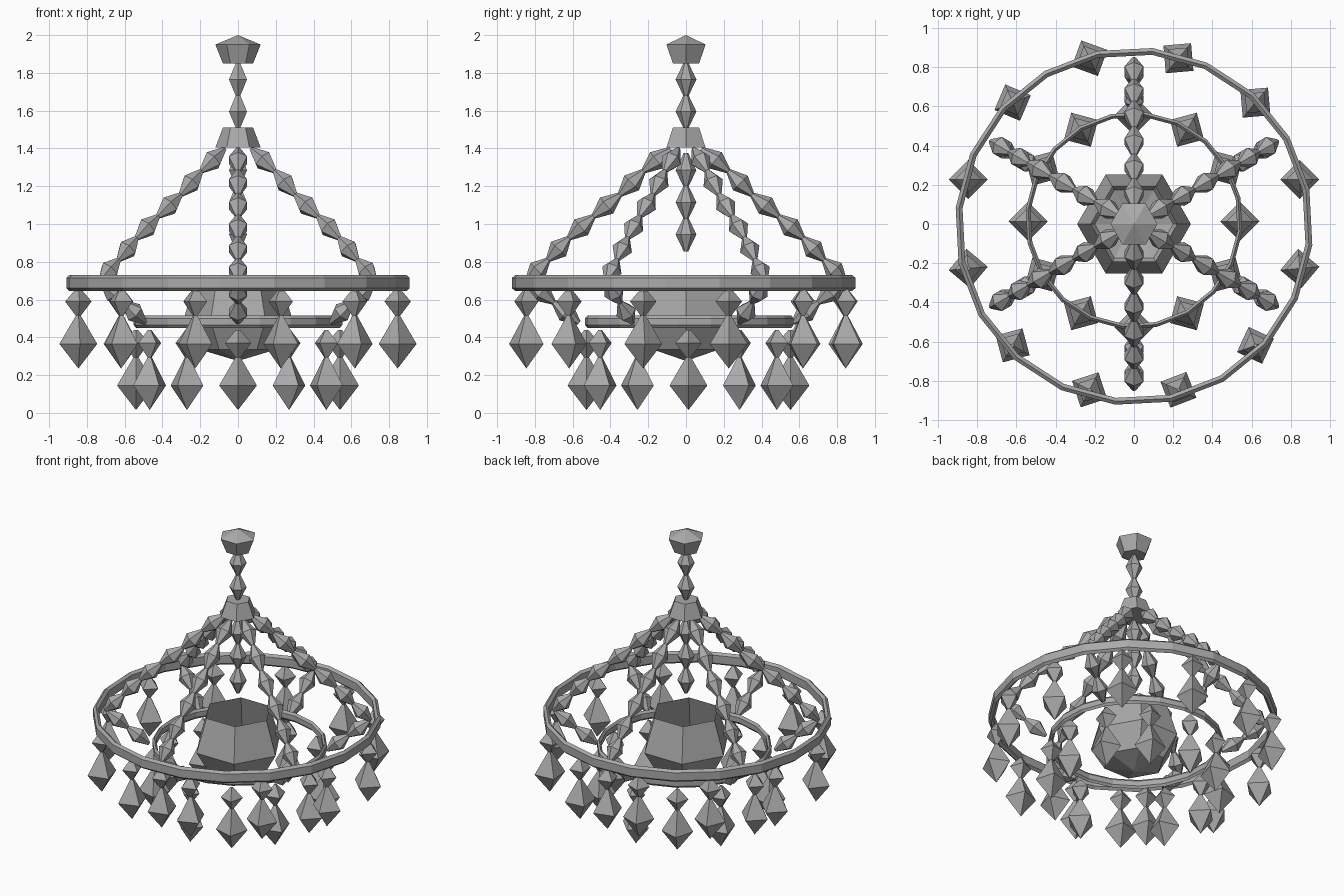
import bpy
from math import cos, sin, radians, pi
from mathutils import Matrix, Vector

if "Cube" in bpy.data.objects:
    bpy.data.objects.remove(bpy.data.objects["Cube"])

grey = bpy.data.materials.new("plain grey")
grey.use_nodes = True
grey.diffuse_color = (0.4, 0.4, 0.4, 1)
grey.node_tree.nodes["Principled BSDF"].inputs["Base Color"].default_value = (0.4, 0.4, 0.4, 1)


def build(name, verts, faces, matrix=Matrix()):
    mesh = bpy.data.meshes.new(name)
    mesh.from_pydata(verts, [], faces)
    mesh.transform(matrix)
    mesh.materials.append(grey)
    obj = bpy.data.objects.new(name, mesh)
    bpy.context.collection.objects.link(obj)
    return obj


def lathe(name, profile, sides, spin=0.0, matrix=Matrix(), loop=False, caps=(True, True)):
    """Turn (radius, z) points, listed bottom to top, into a flat-sided solid."""
    verts, faces, rows = [], [], []
    for r, z in profile:
        count = sides if r > 0 else 1
        start = len(verts)
        rows.append([start + i % count for i in range(sides)])
        for i in range(count):
            a = spin + 2 * pi * i / sides
            verts.append((r * cos(a), r * sin(a), z))
    pairs = list(zip(rows, rows[1:])) + ([(rows[-1], rows[0])] if loop else [])
    for low, high in pairs:
        for i in range(sides):
            j = (i + 1) % sides
            quad = dict.fromkeys((low[i], low[j], high[j], high[i]))
            faces.append(tuple(quad))
    if not loop:
        if caps[0] and profile[0][0] > 0:
            faces.append(tuple(reversed(rows[0])))
        if caps[1] and profile[-1][0] > 0:
            faces.append(tuple(rows[-1]))
    return build(name, verts, faces, matrix)


def bead(name, start, end, radius=0.055):
    """Faceted bead stretched between two points."""
    start, end = Vector(start), Vector(end)
    axis = end - start
    length = axis.length
    turn = axis.to_track_quat('Z', 'Y').to_matrix().to_4x4()
    profile = [(0.012, -0.005), (radius, length / 2), (0.012, length + 0.005)]
    lathe(name, profile, 6, pi / 6, Matrix.Translation(start) @ turn)


def chain(name, points, angle=0.0):
    """Beads strung along (radius, z) points at one angle round the axis."""
    path = [(r * cos(angle), r * sin(angle), z) for r, z in points]
    for a, b in zip(path, path[1:]):
        bead(name, a, b)


def band(name, radius, bottom, top, thickness, y):
    """Ring with chamfered edges."""
    inner, mid, c = radius - thickness, radius - thickness / 2, 0.015
    profile = [(mid, bottom), (radius, bottom + c), (radius, top - c),
               (mid, top), (inner, top - c), (inner, bottom + c)]
    lathe(name, profile, 20, radians(12), Matrix.Translation((0, y, 0)), loop=True)


def pendant(name, x, y, top, spin):
    """Small four-sided bead with a large drop under it."""
    place = Matrix.Translation((x, y, top))
    lathe(name + "_bead", [(0.01, -0.14), (0.07, -0.06), (0.01, 0.01)], 4, spin, place)
    lathe(name + "_drop", [(0, -0.415), (0.1, -0.285), (0.01, -0.13)], 4, spin, place)


# Ceiling mount, hub and the central chain
lathe("ceiling_mount", [(0.08, 1.85), (0.12, 1.95), (0, 2.0)], 6)
lathe("hub", [(0.12, 1.405), (0.08, 1.51)], 6)
chain("upper_chain_bead", [(0, 1.85), (0, 1.68), (0, 1.51)])
chain("centre_chain_bead", [(0, 1.37), (0, 1.2), (0, 1.03), (0, 0.86)])

# Two rings
band("outer_ring", 0.914, 0.645, 0.73, 0.035, -0.012)
band("inner_ring", 0.555, 0.45, 0.515, 0.025, 0.018)

# Open faceted bowl
lathe("bowl", [(0, 0.275), (0.2, 0.335), (0.29, 0.49), (0.22, 0.72)], 6, caps=(True, False))

# Six arms of beads, down to the outer ring and on to the inner ring
arm = [(0.085, 1.395), (0.225, 1.28), (0.35, 1.155), (0.49, 1.04),
       (0.62, 0.925), (0.73, 0.81), (0.84, 0.70)]
link = [(0.83, 0.69), (0.70, 0.585), (0.57, 0.48)]
for k in range(6):
    angle = radians(30 + 60 * k)
    chain("arm_bead", arm, angle)
    chain("link_bead", link, angle)

# Hanging drops, each turned a little differently
spins = [0, 50, 50, 25, 22, 0, 5, 60, 63, 66, 20, 5]
for k, spin in enumerate(spins):
    a, b = radians(15 + 30 * k), radians(30 * k)
    pendant("outer_pendant", 0.875 * cos(a), 0.875 * sin(a), 0.65, radians(spin))
    pendant("inner_pendant", 0.54 * cos(b), 0.54 * sin(b) + 0.013, 0.43, b)
